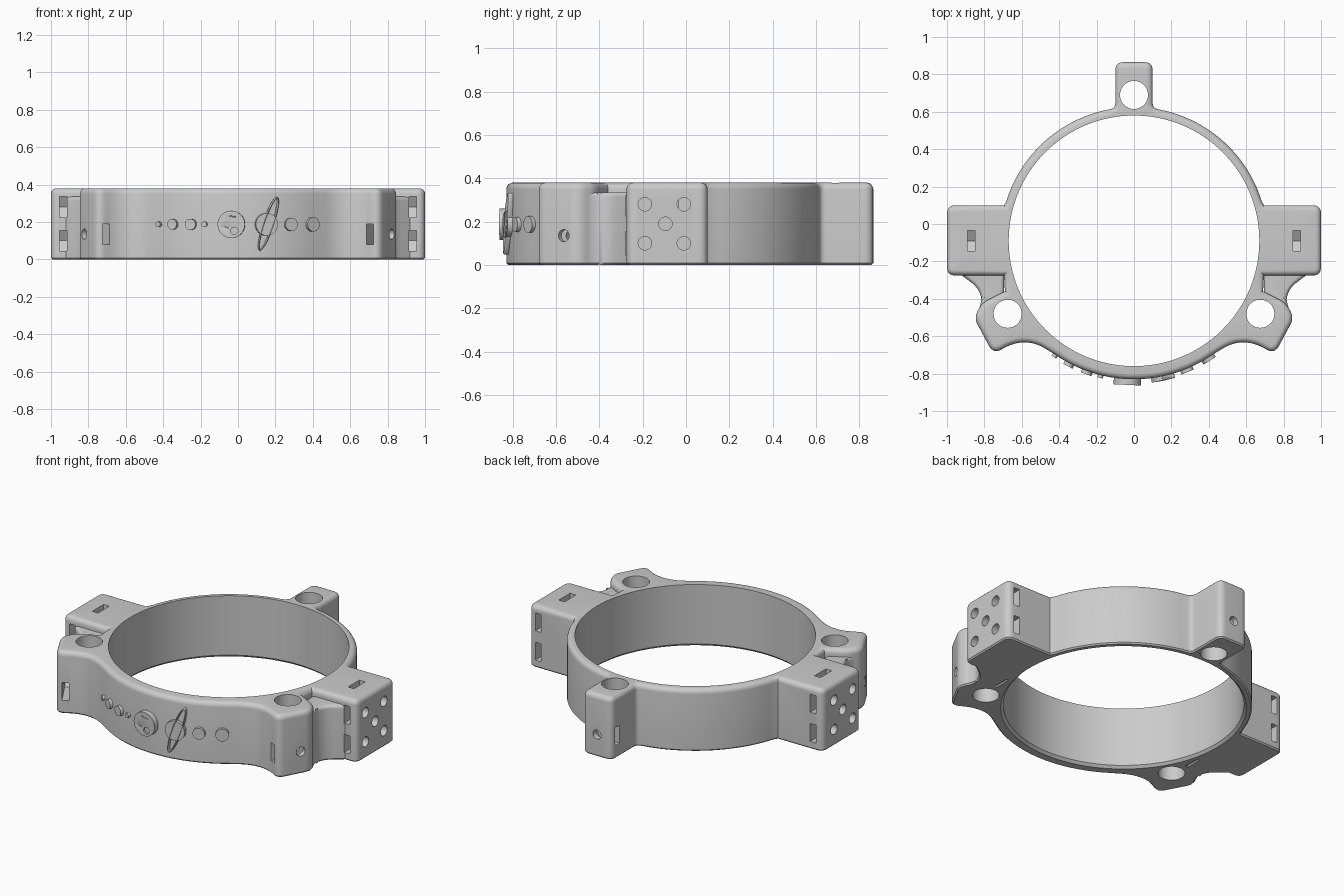
import bpy, bmesh, math
from mathutils import Vector, Matrix

if "Cube" in bpy.data.objects:
    bpy.data.objects.remove(bpy.data.objects["Cube"])

grey = bpy.data.materials.new("plain grey")
grey.use_nodes = True
grey.diffuse_color = (0.6, 0.6, 0.6, 1)
grey.node_tree.nodes["Principled BSDF"].inputs["Base Color"].default_value = (0.6, 0.6, 0.6, 1)

CY = -0.09      # ring centre in y
HEIGHT = 0.38


def finish(name, bm):
    bmesh.ops.recalc_face_normals(bm, faces=bm.faces[:])
    mesh = bpy.data.meshes.new(name)
    bm.to_mesh(mesh)
    bm.free()
    mesh.materials.append(grey)
    obj = bpy.data.objects.new(name, mesh)
    bpy.context.collection.objects.link(obj)
    return obj


def activate(obj):
    bpy.ops.object.select_all(action='DESELECT')
    obj.select_set(True)
    bpy.context.view_layer.objects.active = obj


def smooth(obj):
    activate(obj)
    bpy.ops.object.shade_smooth_by_angle(angle=math.radians(30))


def combine(target, tool, operation='DIFFERENCE'):
    mod = target.modifiers.new("combine", 'BOOLEAN')
    mod.operation, mod.object, mod.solver = operation, tool, 'EXACT'
    activate(target)
    bpy.ops.object.modifier_apply(modifier=mod.name)
    bpy.data.objects.remove(tool)


def rod(name, start, end, r1, r2=None, sides=32):
    start, end = Vector(start), Vector(end)
    axis = end - start
    matrix = Matrix.Translation((start + end) / 2) @ axis.to_track_quat('Z', 'Y').to_matrix().to_4x4()
    bm = bmesh.new()
    bmesh.ops.create_cone(bm, cap_ends=True, segments=sides, radius1=r1,
                          radius2=r1 if r2 is None else r2, depth=axis.length, matrix=matrix)
    return finish(name, bm)


def nut_pocket(loc, axis, entry, side, length):
    """Slot with a pointed end, open towards the entry direction."""
    loc, axis, entry, side = map(Vector, (loc, axis, entry, side))
    w = 0.055
    shape = [(length, -w), (length, w), (-0.032, w), (-0.064, 0), (-0.032, -w)]
    bm = bmesh.new()
    ends = [[bm.verts.new(loc + axis * t + entry * e + side * s) for e, s in shape] for t in (-0.02, 0.02)]
    bm.faces.new(ends[0])
    bm.faces.new(ends[1])
    for i in range(len(shape)):
        j = (i + 1) % len(shape)
        bm.faces.new((ends[0][i], ends[0][j], ends[1][j], ends[1][i]))
    return finish("pocket_cutter", bm)


def rounded(points, closed=False):
    """Replace corners (x, y, radius) by short curves."""
    out = []
    for i, (x, y, r) in enumerate(points):
        p = Vector((x, y))
        if r == 0 or (not closed and i in (0, len(points) - 1)):
            out.append(p)
            continue
        a = Vector(points[i - 1][:2])
        b = Vector(points[(i + 1) % len(points)][:2])
        a = p + (a - p).normalized() * r
        b = p + (b - p).normalized() * r
        steps = 16 if r > 0.1 else 8
        for k in range(steps + 1):
            t = k / steps
            out.append(a * (1 - t) ** 2 + p * 2 * t * (1 - t) + b * t * t)
    return out


def slab(name, outline, top, edge):
    """Clockwise outline raised to a height, with a rounded top edge and a small foot chamfer."""
    n = len(outline)
    inward = []
    for i, p in enumerate(outline):
        d1 = (p - outline[i - 1]).normalized()
        d2 = (outline[(i + 1) % n] - p).normalized()
        n1, n2 = Vector((d1.y, -d1.x)), Vector((d2.y, -d2.x))
        inward.append((n1 + n2) / max(1 + n1.dot(n2), 0.5))
    levels = [(0, 0.008), (0.008, 0)]
    for k in range(6):
        a = k / 5 * math.pi / 2
        levels.append((top - edge + edge * math.sin(a), edge * (1 - math.cos(a))))
    bm = bmesh.new()
    loops = [[bm.verts.new((p + m * inset).to_3d() + Vector((0, 0, z)))
              for p, m in zip(outline, inward)] for z, inset in levels]
    for low, high in zip(loops, loops[1:]):
        for i in range(n):
            j = (i + 1) % n
            bm.faces.new((low[i], low[j], high[j], high[i]))
    bm.faces.new(loops[0])
    bm.faces.new(loops[-1])
    return finish(name, bm)


def arc(radius, first, last, step):
    return [(radius * math.cos(math.radians(a)), CY + radius * math.sin(math.radians(a)), 0)
            for a in range(first, last - 1, -step)]


# Ring body with side boxes and three lugs, as one mirrored outline
half = [(0, 0.865, 0), (0.1, 0.865, 0.045), (0.1, 0.625, 0.02)]
half += arc(0.715, 80, 17, 3)
half += [(0.695, 0.1, 0), (1, 0.1, 0.045), (1, -0.275, 0.045), (0.695, -0.275, 0),
         (0.69, -0.36, 0), (0.81, -0.42, 0.035), (0.857, -0.5, 0.045),
         (0.752, -0.695, 0.05), (0.58, -0.6, 0.13)]
half += arc(0.74, -56, -90, 2)
half = rounded(half)
outline = half + [Vector((-p.x, p.y)) for p in reversed(half[1:-1])]
body = slab("ring_body", outline, HEIGHT, 0.03)

# Lower webs between the side boxes and the front lugs
web = [(0.69, -0.2, 0), (0.92, -0.24, 0), (0.92, -0.275, 0), (0.82, -0.35, 0.06),
       (0.815, -0.41, 0.02), (0.84, -0.49, 0), (0.7, -0.47, 0)]
web = rounded(web, True)
for s in (1, -1):
    shape = web if s == 1 else [Vector((-p.x, p.y)) for p in reversed(web)]
    combine(body, slab("web", shape, 0.335, 0.02), 'UNION')

# Central bore with a small lead-in underneath
combine(body, rod("bore_cutter", (0, CY, -0.1), (0, CY, 0.5), 0.67, sides=128))
combine(body, rod("lead_in_cutter", (0, CY, -0.01), (0, CY, 0.015), 0.695, 0.67, 128))

# Lugs: vertical hole, radial screw hole and nut slot
for angle, turn in ((90, 1), (210, 1), (-30, -1)):
    a = math.radians(angle)
    out = Vector((math.cos(a), math.sin(a), 0))
    tangent = Vector((-out.y, out.x, 0)) * turn
    centre = Vector((0, CY, 0))
    hole = centre + out * 0.78
    up = Vector((0, 0, 1))
    combine(body, rod("lug_hole_cutter", hole - up * 0.1, hole + up * 0.5, 0.075, sides=48))
    screw = up * 0.135
    combine(body, rod("lug_screw_cutter", hole + screw, centre + out * 1.05 + screw, 0.028))
    combine(body, nut_pocket(centre + out * 0.9 + screw, out, tangent, up, 0.25))

# Side boxes: five screw holes and their nut slots
for s in (1, -1):
    for y, way in ((-0.19, -1), (-0.01, 1)):
        for z in (0.1, 0.28):
            combine(body, rod("box_screw_cutter", (s * 0.86, y, z), (s * 1.05, y, z), 0.031))
            combine(body, nut_pocket((s * 0.935, y, z), (1, 0, 0), (0, way, 0), (0, 0, 1), 0.15))
    combine(body, rod("box_screw_cutter", (s * 0.8, -0.095, 0.19), (s * 1.05, -0.095, 0.19), 0.031))
    combine(body, nut_pocket((s * 0.87, -0.09, 0.19), (1, 0, 0), (0, 0, 1), (0, 1, 0), 0.25))
smooth(body)


def on_front(x, z, radius):
    a = math.asin(x / 0.74)
    return Vector((radius * math.sin(a), CY - radius * math.cos(a), z))


# Raised planet discs on the front wall
planets = [("planet_1", -0.42, 0.015, 0.015), ("planet_2", -0.345, 0.028, 0.018),
           ("planet_3", -0.25, 0.03, 0.018), ("planet_4", -0.178, 0.015, 0.015),
           ("banded_planet", -0.035, 0.073, 0.031), ("ringed_planet", 0.15, 0.06, 0.022),
           ("planet_7", 0.28, 0.035, 0.018), ("planet_8", 0.395, 0.038, 0.018)]
for name, x, r, rise in planets:
    disc = rod(name, on_front(x, 0.187, 0.715), on_front(x, 0.187, 0.74 + rise), r, sides=40)
    if name == "banded_planet":
        # Shallow spot and short grooves
        combine(disc, rod("spot_cutter", (-0.02, -0.85, 0.152), (-0.02, -0.9, 0.152), 0.02, sides=16))
        for gx, gz in ((-0.07, 0.175), (-0.03, 0.232)):
            combine(disc, rod("groove_cutter", (gx - 0.02, -0.861, gz), (gx + 0.02, -0.861, gz - 0.006), 0.004, sides=8))
    smooth(disc)

# Tilted ring around one planet
bm = bmesh.new()
tilt = math.radians(-18)
loops = []
for i in range(64):
    t = i / 64 * math.tau
    loop = []
    for k in range(8):
        b = k / 8 * math.tau
        grow = 0.005 * math.cos(b)
        u, v = (0.024 + grow) * math.cos(t), (0.145 + grow) * math.sin(t)
        x = 0.16 + u * math.cos(tilt) - v * math.sin(tilt)
        z = 0.19 + u * math.sin(tilt) + v * math.cos(tilt)
        loop.append(bm.verts.new(on_front(x, z, 0.75 + 0.014 * math.sin(b))))
    loops.append(loop)
for i in range(64):
    for k in range(8):
        a, b = loops[i - 1], loops[i]
        bm.faces.new((a[k - 1], a[k], b[k], b[k - 1]))
smooth(finish("planet_ring", bm))
